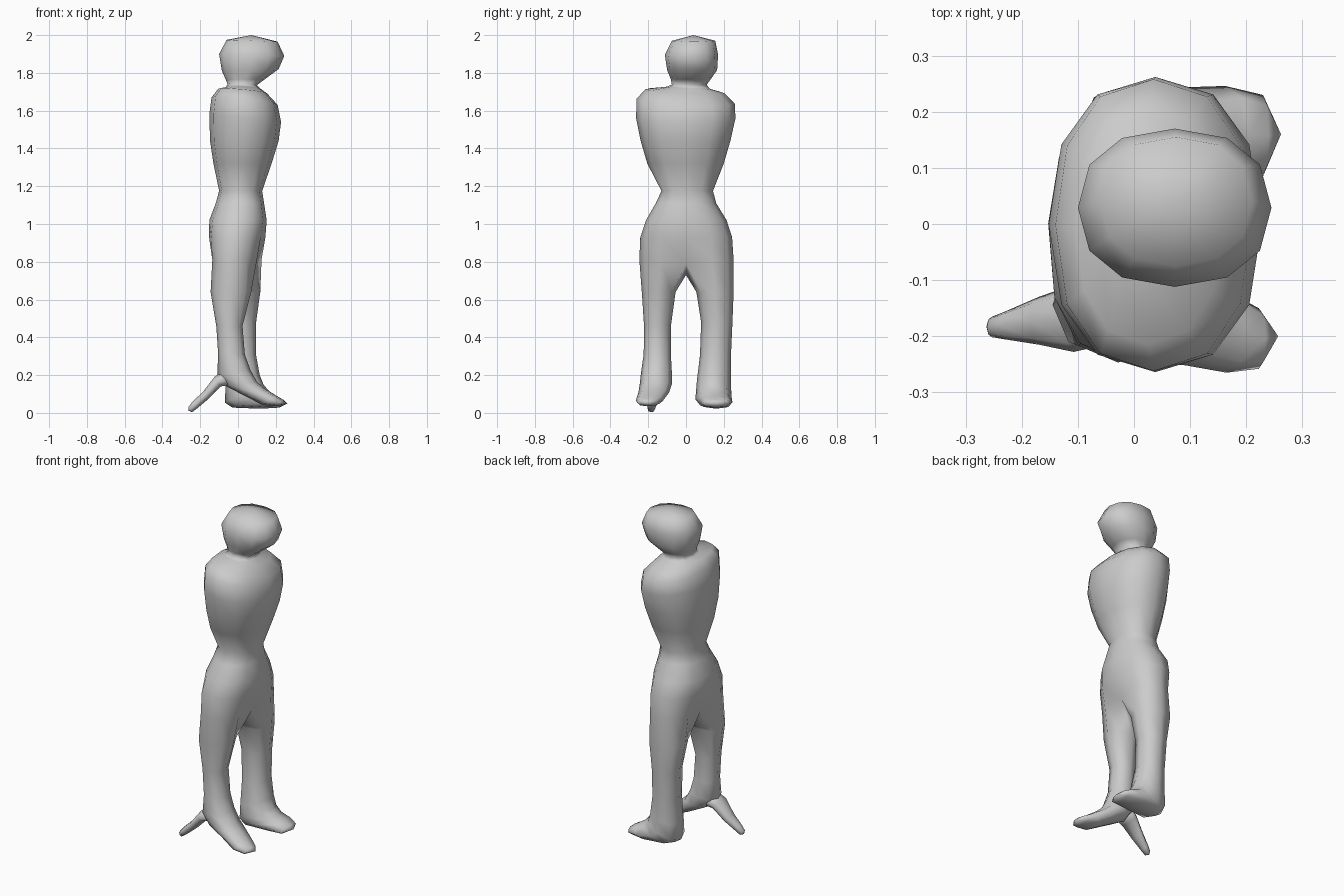
import bpy, bmesh
from math import cos, sin, radians, copysign

bm = bmesh.new()


def ring(back, front, y0, y1, n=8, start=0.0, power=0.88, shear=0.0, ytilt=0.0):
    """Rounded section between a back and a front (x, z) point, y0..y1 wide."""
    verts = []
    for k in range(n):
        a = radians(start + 360 * k / n)
        c = copysign(abs(cos(a)) ** power, cos(a))
        s = copysign(abs(sin(a)) ** power, sin(a))
        t = (c + 1) / 2
        y = (y0 + y1) / 2 + s * (y1 - y0) / 2
        x = back[0] + (front[0] - back[0]) * t + shear * y
        z = back[1] + (front[1] - back[1]) * t + ytilt * y
        verts.append(bm.verts.new((x, y, z)))
    return verts


def bridge(a, b):
    n = len(a)
    for i in range(n):
        j = (i + 1) % n
        bm.faces.new((a[i], a[j], b[j], b[i]))


def cap(loop, tip):
    v = bm.verts.new(tip)
    for i in range(len(loop)):
        bm.faces.new((loop[i], loop[(i + 1) % len(loop)], v))


def finish(name):
    global bm
    bmesh.ops.recalc_face_normals(bm, faces=bm.faces)
    me = bpy.data.meshes.new(name)
    bm.to_mesh(me)
    bm.free()
    me.polygons.foreach_set("use_smooth", [True] * len(me.polygons))
    bpy.context.collection.objects.link(bpy.data.objects.new(name, me))
    bm = bmesh.new()


# Head, neck and torso sections: back, front, y0, y1, shear, ytilt
sections = [
    ((-0.06, 1.975), (0.21, 1.965), -0.075, 0.155, 0, 0),
    ((-0.10, 1.90), (0.245, 1.89), -0.112, 0.17, 0, 0),
    ((-0.085, 1.81), (0.215, 1.82), -0.10, 0.165, 0, 0),
    ((-0.065, 1.765), (0.14, 1.765), -0.08, 0.13, 0, 0),
    ((-0.055, 1.74), (0.10, 1.735), -0.075, 0.11, 0, 0),
    ((-0.065, 1.725), (0.115, 1.72), -0.10, 0.125, 0, -0.05),
    ((-0.105, 1.715), (0.155, 1.69), -0.215, 0.205, 0, -0.05),
    ((-0.14, 1.67), (0.21, 1.63), -0.262, 0.258, 0, -0.05),
    ((-0.152, 1.58), (0.228, 1.54), -0.264, 0.262, 0, 0),
    ((-0.148, 1.44), (0.215, 1.44), -0.24, 0.235, 0, 0),
    ((-0.13, 1.32), (0.178, 1.32), -0.205, 0.20, 0, 0),
    ((-0.10, 1.175), (0.128, 1.175), -0.13, 0.143, 0, 0),
    ((-0.118, 1.11), (0.138, 1.11), -0.16, 0.16, 0, 0),
    ((-0.152, 1.02), (0.152, 1.02), -0.212, 0.215, 0, 0),
    ((-0.153, 0.93), (0.145, 0.93), -0.242, 0.244, 0.05, 0),
    ((-0.14, 0.81), (0.128, 0.81), -0.247, 0.252, 0.09, 0),
]
prev = None
for b, f, y0, y1, sh, yt in sections:
    cur = ring(b, f, y0, y1, 12, shear=sh, ytilt=yt)
    if prev:
        bridge(prev, cur)
    else:
        cap(cur, (0.07, 0.04, 2.0))
    prev = cur
hips = prev
for v in (hips[0], hips[6]):
    v.co.x *= 0.72
    v.co.z -= 0.02
crotch = bm.verts.new((0.0, 0.0, 0.73))


# Legs run from the split hip loop down into the foot
def leg(loop, start, rows, tip):
    for b, f, y0, y1 in rows:
        cur = ring(b, f, y0, y1, 8, start)
        bridge(loop, cur)
        loop = cur
    cap(loop, tip)


leg(hips[0:7] + [crotch], -45, [
    ((-0.10, 0.64), (0.118, 0.64), 0.055, 0.252),
    ((-0.07, 0.48), (0.096, 0.48), 0.08, 0.246),
    ((-0.06, 0.30), (0.095, 0.31), 0.074, 0.238),
    ((-0.065, 0.15), (0.115, 0.20), 0.058, 0.238),
    ((-0.07, 0.055), (0.135, 0.15), 0.052, 0.24),
    ((-0.03, 0.028), (0.165, 0.115), 0.05, 0.243),
    ((0.12, 0.022), (0.205, 0.09), 0.075, 0.246),
    ((0.22, 0.028), (0.24, 0.07), 0.085, 0.23),
], (0.262, 0.16, 0.05))

leg(hips[6:12] + [hips[0], crotch], 135, [
    ((-0.145, 0.64), (0.07, 0.64), -0.234, -0.055),
    ((-0.115, 0.46), (0.024, 0.46), -0.222, -0.08),
    ((-0.105, 0.31), (0.036, 0.31), -0.224, -0.08),
    ((-0.11, 0.20), (0.065, 0.23), -0.238, -0.075),
    ((-0.06, 0.14), (0.10, 0.165), -0.245, -0.075),
    ((0.045, 0.085), (0.14, 0.13), -0.252, -0.09),
    ((0.13, 0.042), (0.20, 0.092), -0.265, -0.12),
    ((0.21, 0.035), (0.235, 0.072), -0.258, -0.15),
], (0.257, -0.20, 0.052))
finish("figure_body")

# Heel prong behind one foot
rows = [
    ((-0.03, 0.15), (-0.07, 0.23), -0.215, -0.095),
    ((-0.09, 0.14), (-0.125, 0.19), -0.228, -0.108),
    ((-0.155, 0.075), (-0.185, 0.112), -0.215, -0.13),
    ((-0.215, 0.025), (-0.24, 0.06), -0.206, -0.155),
    ((-0.243, 0.004), (-0.262, 0.032), -0.202, -0.165),
]
prev = None
for r in rows:
    cur = ring(*r)
    if prev:
        bridge(prev, cur)
    else:
        cap(cur, (-0.03, -0.155, 0.19))
    prev = cur
cap(prev, (-0.263, -0.183, 0.012))
finish("heel_prong")
